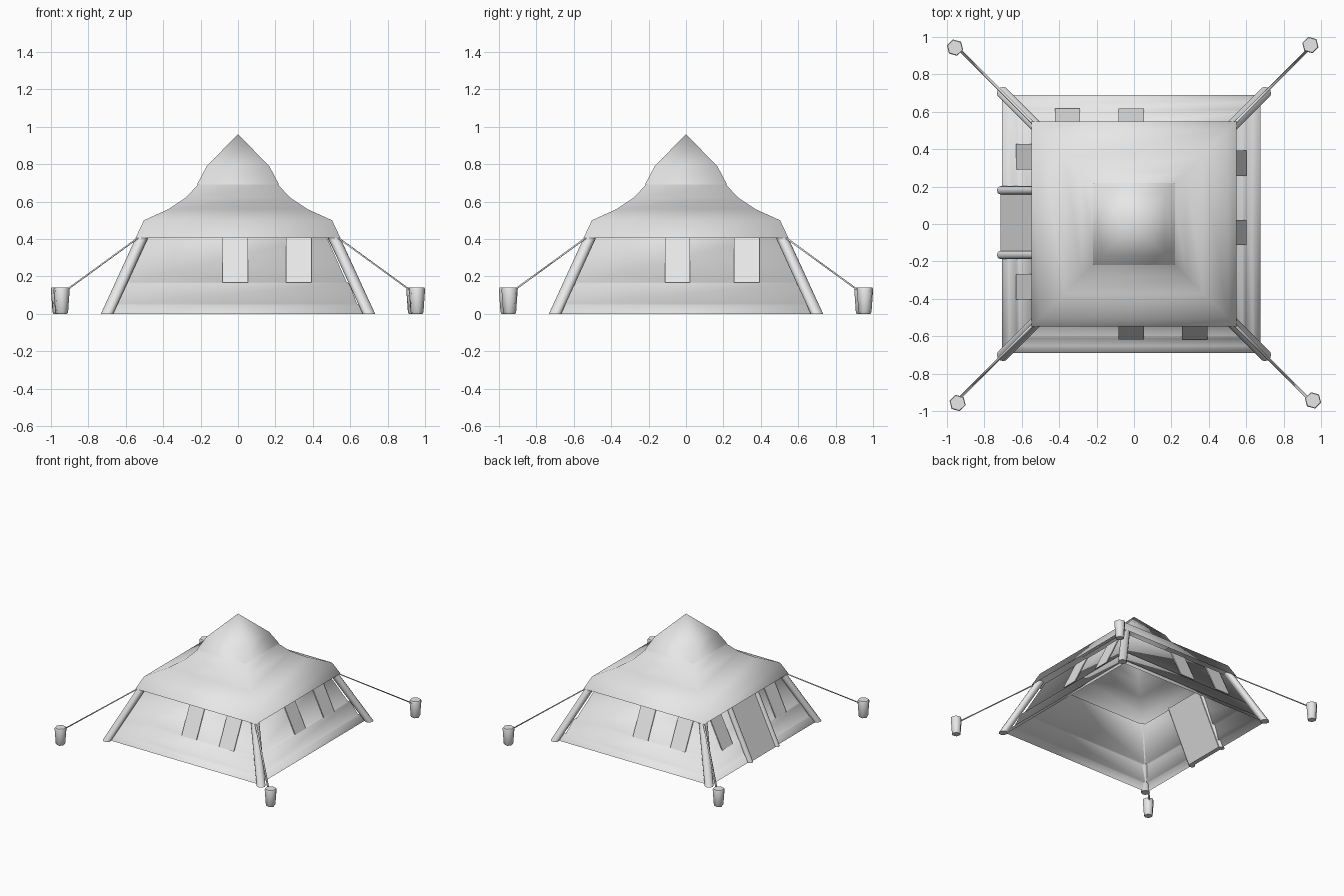
import bpy
import bmesh
from math import cos, sin, pi
from mathutils import Vector

cube = bpy.data.objects.get("Cube")
if cube:
    bpy.data.objects.remove(cube)

GREY = (0.8, 0.8, 0.8, 1)
canvas = bpy.data.materials.new("plain_grey")
canvas.use_nodes = True
canvas.diffuse_color = GREY
canvas.node_tree.nodes["Principled BSDF"].inputs["Base Color"].default_value = GREY


def finish(name, bm, smooth):
    """Turn a bmesh into a named object with the shared material."""
    mesh = bpy.data.meshes.new(name)
    bm.to_mesh(mesh)
    bm.free()
    mesh.materials.append(canvas)
    for face in mesh.polygons:
        face.use_smooth = smooth and len(face.vertices) < 6
    obj = bpy.data.objects.new(name, mesh)
    bpy.context.collection.objects.link(obj)
    return obj


def loft(name, rings, caps=False, smooth=True):
    """Skin a stack of equal rings, listed from bottom to top."""
    bm = bmesh.new()
    loops = [[bm.verts.new(p) for p in ring] for ring in rings]
    n = len(loops[0])
    for low, high in zip(loops, loops[1:]):
        for i in range(n):
            j = (i + 1) % n
            bm.faces.new((low[i], low[j], high[j], high[i]))
    if caps:
        bm.faces.new(loops[0][::-1])
        bm.faces.new(loops[-1])
    bmesh.ops.remove_doubles(bm, verts=bm.verts[:], dist=0.0005)
    return finish(name, bm, smooth)


def square(half, z, cx=0):
    return [(cx - half, -half, z), (cx + half, -half, z),
            (cx + half, half, z), (cx - half, half, z)]


def circle(x, y, z, r, n, turn=0):
    return [(x + r * cos(turn + 2 * pi * i / n),
             y + r * sin(turn + 2 * pi * i / n), z) for i in range(n)]


def pole(name, bottom, top, r, n=12):
    """Leaning round bar with level ends."""
    return loft(name, [circle(*bottom, r, n), circle(*top, r, n)], caps=True)


# Sides of the tent: outward direction, direction along the wall, wall shift
SHIFT = -0.015
SIDES = {
    "front": ((0, -1, 0), (1, 0, 0), 0),
    "left": ((1, 0, 0), (0, 1, 0), SHIFT),
    "back": ((0, 1, 0), (1, 0, 0), 0),
    "right": ((-1, 0, 0), (0, 1, 0), -SHIFT),
}


def wall_line(z):
    """Distance of the sloping wall from the centre at height z."""
    return 0.69 - 0.481 * z


def slab(name, side, centre, width, z0, z1, inner, outer):
    """Flat panel lying along one sloping wall."""
    out, along, shift = (Vector(v) if isinstance(v, tuple) else v
                         for v in SIDES[side])
    bm = bmesh.new()
    for z in (z0, z1):
        for depth in (inner, outer):
            for s in (-1, 1):
                p = out * (wall_line(z) + depth + shift)
                p += along * (centre + s * width / 2)
                bm.verts.new((p.x, p.y, z))
    bmesh.ops.convex_hull(bm, input=bm.verts[:])
    bmesh.ops.dissolve_limit(bm, angle_limit=0.01,
                             verts=bm.verts[:], edges=bm.edges[:])
    return finish(name, bm, False)


# Sloping walls with two small overlapping folds
wall_profile = [(0.69, 0), (0.667, 0.047), (0.651, 0.052),
                (0.611, 0.163), (0.596, 0.168), (0.485, 0.42)]
loft("walls", [square(h, z, SHIFT) for h, z in wall_profile])

# Flared roof and the pointed cap over its vent
roof_profile = [(0.548, 0.405), (0.503, 0.5), (0.37, 0.56),
                (0.28, 0.62), (0.205, 0.7)]
loft("roof", [square(h, z) for h, z in roof_profile])
cap_profile = [(0.22, 0.69), (0.167, 0.79), (0, 0.96)]
loft("roof_cap", [square(h, z) for h, z in cap_profile])

# Window panels on every side
windows = {"front": (-0.015, 0.325), "left": (-0.045, 0.325),
           "back": (-0.355, -0.015), "right": (-0.335, 0.36)}
for side, centres in windows.items():
    for k, c in enumerate(centres):
        slab(f"{side}_window_{k + 1}", side, c, 0.135, 0.168, 0.415,
             -0.001, 0.007)

# Door panel, seen from inside as well, and its two posts
slab("door", "right", 0.01, 0.34, 0, 0.415, -0.025, 0.009)
for label, y in (("front", -0.165), ("back", 0.18)):
    pole(f"door_post_{label}", (-0.71, y, 0), (-0.505, y, 0.425), 0.023)

# Corner poles, guy ropes and tapered ground stakes
for fb, sy in (("front", -1), ("back", 1)):
    for lr, sx in (("right", -1), ("left", 1)):
        tag = f"{fb}_{lr}"
        pole(f"corner_pole_{tag}", (0.7 * sx, 0.7 * sy, 0),
             (0.505 * sx, 0.505 * sy, 0.425), 0.033)
        pole(f"guy_rope_{tag}", (0.93 * sx, 0.93 * sy, 0.118),
             (0.525 * sx, 0.525 * sy, 0.413), 0.008, 5)
        # Each stake is nudged a little round the centre
        x = 0.95 * sx + 0.007 * -sy
        y = 0.95 * sy + 0.007 * sx
        turn = 0.25 + pi / 2 * (sx * sy)
        stake = [(0.031, 0), (0.036, 0.008), (0.045, 0.132), (0.041, 0.14)]
        loft(f"stake_{tag}", [circle(x, y, z, r, 6, turn) for r, z in stake],
             caps=True)
